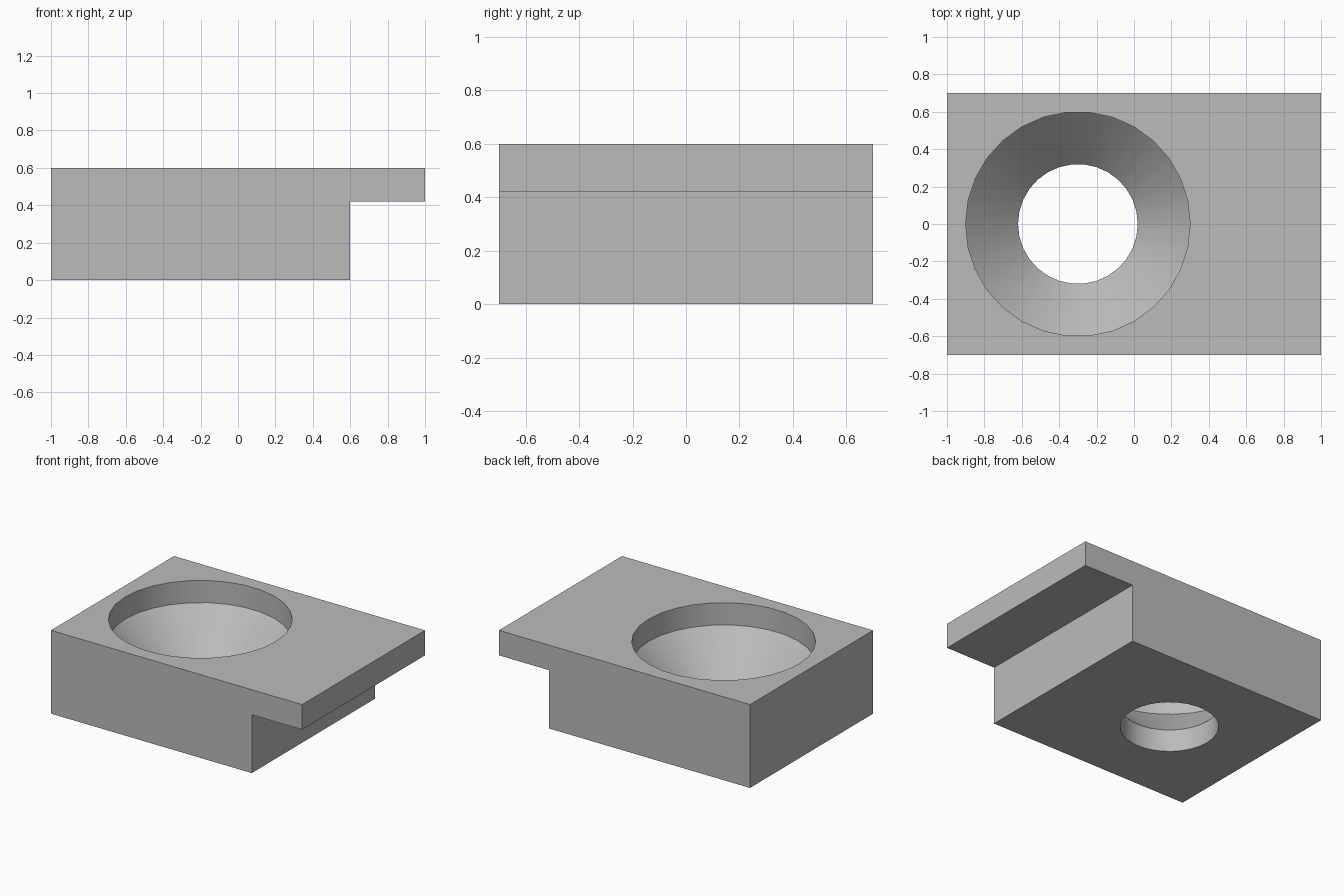
import bpy
import bmesh
from math import radians
from mathutils import Matrix

if "Cube" in bpy.data.objects:
    bpy.data.objects.remove(bpy.data.objects["Cube"], do_unlink=True)

HALF_DEPTH = 0.7
HOLE_X = -0.3
SIDES = 30


def material(name, colour):
    mat = bpy.data.materials.new(name)
    mat.use_nodes = True
    mat.diffuse_color = colour
    mat.node_tree.nodes["Principled BSDF"].inputs["Base Color"].default_value = colour
    return mat


def finish(name, bm):
    bmesh.ops.recalc_face_normals(bm, faces=bm.faces[:])
    mesh = bpy.data.meshes.new(name)
    bm.to_mesh(mesh)
    bm.free()
    obj = bpy.data.objects.new(name, mesh)
    bpy.context.collection.objects.link(obj)
    return obj


# Block with an overhanging ledge: side profile extruded front to back
bm = bmesh.new()
profile = [(-1, 0), (0.6, 0), (0.6, 0.42), (1, 0.42), (1, 0.6), (-1, 0.6)]
face = bm.faces.new([bm.verts.new((x, -HALF_DEPTH, z)) for x, z in profile])
extruded = bmesh.ops.extrude_face_region(bm, geom=[face])["geom"]
back = [v for v in extruded if isinstance(v, bmesh.types.BMVert)]
bmesh.ops.translate(bm, verts=back, vec=(0, 2 * HALF_DEPTH, 0))
block = finish("ledged_block", bm)
block.data.materials.append(material("plain grey", (0.5, 0.5, 0.5, 1)))

# Funnel cutter: narrow bore, cone and wide bore as stacked rings
bm = bmesh.new()
rings = []
for radius, z in [(0.32, -0.1), (0.32, 0.16), (0.6, 0.44), (0.6, 0.7)]:
    place = Matrix.Translation((HOLE_X, 0, z)) @ Matrix.Rotation(radians(90), 4, "Z")
    # The quarter turn puts a corner of the ring on the x axis
    rings.append(bmesh.ops.create_circle(
        bm, segments=SIDES, radius=radius, matrix=place)["verts"])
for low, high in zip(rings, rings[1:]):
    for i in range(SIDES):
        j = (i + 1) % SIDES
        bm.faces.new((low[i], low[j], high[j], high[i]))
bm.faces.new(rings[0])
bm.faces.new(rings[-1])
cutter = finish("funnel_cutter", bm)

# Cut the funnel, then bake the result
cut = block.modifiers.new("funnel_hole", "BOOLEAN")
cut.operation = "DIFFERENCE"
cut.solver = "EXACT"
cut.object = cutter
bpy.ops.object.select_all(action="DESELECT")
block.select_set(True)
bpy.context.view_layer.objects.active = block
bpy.ops.object.modifier_apply(modifier=cut.name)
bpy.data.objects.remove(cutter, do_unlink=True)

# Smooth the round walls and keep the corners crisp
bpy.ops.object.shade_smooth_by_angle(angle=radians(30))
